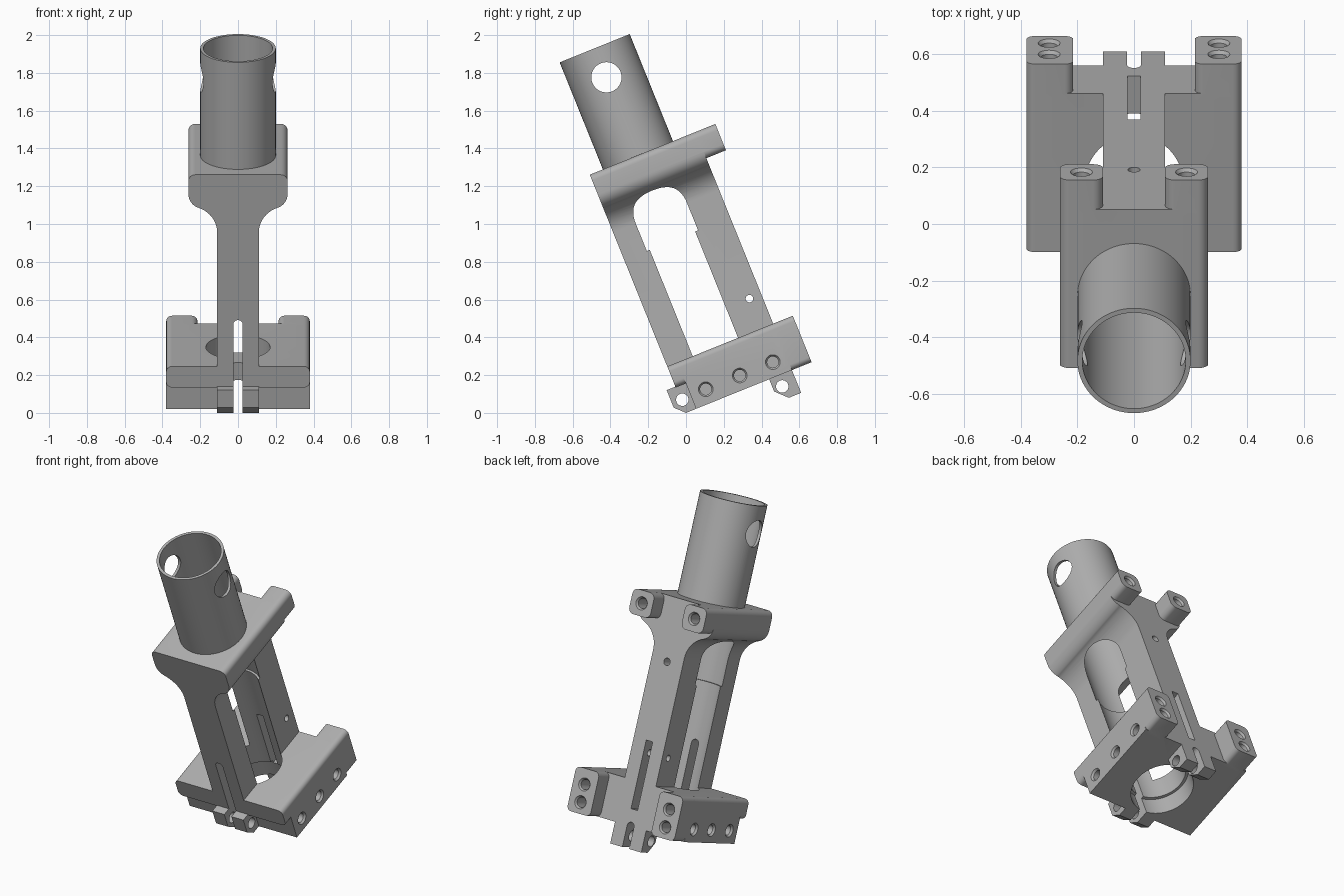
import bpy, bmesh
from math import cos, sin, pi, radians
from mathutils import Matrix

cube = bpy.data.objects.get("Cube")
if cube:
    bpy.data.objects.remove(cube, do_unlink=True)

metal = bpy.data.materials.new("satin grey")
metal.use_nodes = True
GREY = (0.43, 0.43, 0.43, 1)
metal.diffuse_color = GREY
metal.node_tree.nodes["Principled BSDF"].inputs["Base Color"].default_value = GREY

TILT = Matrix.Rotation(radians(22), 4, 'X')
AXIS = 0.275          # y of the bore axis before tilting
TOP, FLOOR = 1.36, 0.265


def arc(cx, cy, r, start, end, n=10):
    angles = [radians(start + (end - start) * i / n) for i in range(n + 1)]
    return [(cx + r * cos(a), cy + r * sin(a)) for a in angles]


def circle(cx, cy, r, n=64):
    return arc(cx, cy, r, 0, 360, n)[:-1]


def rect(x0, x1, y0, y1, r=0.0):
    if not r:
        return [(x0, y0), (x1, y0), (x1, y1), (x0, y1)]
    return (arc(x0 + r, y0 + r, r, 180, 270, 6) + arc(x1 - r, y0 + r, r, 270, 360, 6)
            + arc(x1 - r, y1 - r, r, 0, 90, 6) + arc(x0 + r, y1 - r, r, 90, 180, 6))


def mirrored(half):
    return half + [(-x, y) for x, y in reversed(half)]


def solid(name, axis, a, b, pts, end_pts=None):
    """Extrude a profile along an axis, optionally to a different end profile."""
    place = {'x': lambda p, t: (t, p[0], p[1]),
             'y': lambda p, t: (p[0], t, p[1]),
             'z': lambda p, t: (p[0], p[1], t)}[axis]
    bm = bmesh.new()
    lo = [bm.verts.new(place(p, a)) for p in pts]
    hi = [bm.verts.new(place(p, b)) for p in end_pts or pts]
    bm.faces.new(lo)
    bm.faces.new(hi)
    for i in range(len(lo)):
        j = (i + 1) % len(lo)
        bm.faces.new((lo[i], lo[j], hi[j], hi[i]))
    bmesh.ops.recalc_face_normals(bm, faces=bm.faces)
    mesh = bpy.data.meshes.new(name)
    bm.to_mesh(mesh)
    bm.free()
    mesh.materials.append(metal)
    ob = bpy.data.objects.new(name, mesh)
    bpy.context.collection.objects.link(ob)
    return ob


def combine(ob, operation, tools):
    bpy.context.view_layer.objects.active = ob
    for tool in tools:
        mod = ob.modifiers.new("bool", 'BOOLEAN')
        mod.operation, mod.solver, mod.object = operation, 'EXACT', tool
        bpy.ops.object.modifier_apply(modifier=mod.name)
        bpy.data.objects.remove(tool, do_unlink=True)


def drill(axis, mouth, depth, p, q):
    """Blind hole with a chamfered mouth; the sign of depth gives its direction."""
    lip = 0.012 if depth > 0 else -0.012
    return [solid("cutter", axis, mouth - lip, mouth + depth, circle(p, q, 0.03, 32)),
            solid("cutter", axis, mouth - lip, mouth + lip,
                  circle(p, q, 0.048, 32), circle(p, q, 0.03, 32))]


def bore(r, z0, z1):
    return solid("cutter", 'z', z0, z1, circle(0, AXIS, r, 96))


def slits():
    """Long slots through the front and back columns."""
    front = mirrored([(0.025, -0.3)] + arc(0, 0.505, 0.025, 0, 85, 6))
    return [solid("cutter", 'y', -0.2, AXIS, front),
            solid("cutter", 'y', AXIS, 0.65, rect(-0.023, 0.023, 0.1, 0.51))]


# Frame: two columns flaring into the upper plate
half = ([(0.11, FLOOR)] + arc(0.26, 1.03, 0.15, 180, 110)
        + arc(0.1815, 1.2466, 0.0805, -70, 0) + arc(0.227, TOP - 0.035, 0.035, 0, 90, 6))
frame = solid("column_frame", 'y', 0, 0.605, mirrored(half))
upper_bosses = [solid("boss", 'y', 0.58, 0.717, rect(min(s * 0.11, s * 0.262), max(s * 0.11, s * 0.262),
                                                     1.21, TOP, 0.035)) for s in (-1, 1)]
combine(frame, 'UNION', upper_bosses)
cuts = [bore(0.183, 0.872, 1.6), bore(0.17, 0.1, 0.9)] + slits()
cuts.append(solid("cutter", 'y', 0.4, 0.7, circle(0, 0.984, 0.022, 24)))
cuts.append(solid("cutter", 'x', -0.3, 0.3, circle(0.538, 0.435, 0.02, 24)))
for s in (-1, 1):
    cuts += drill('y', 0.717, -0.15, s * 0.186, 1.285)
combine(frame, 'DIFFERENCE', cuts)

# Socket tube with a cross hole
tube = solid("socket_tube", 'z', TOP, 1.971, circle(0, AXIS, 0.2, 96))
combine(tube, 'DIFFERENCE', [bore(0.183, 1.2, 2.1),
                             solid("cutter", 'x', -0.4, 0.4, circle(AXIS, 1.805, 0.08))])

# Lower block with front lip, rear bosses and hinge tabs
half = [(0.38, 0)] + arc(0.35, FLOOR - 0.03, 0.03, 0, 90, 6)
block = solid("lower_block", 'y', 0.058, 0.605, mirrored(half))
adds = [solid("lip", 'y', 0, 0.08, rect(-0.38, 0.38, 0.145, FLOOR, 0.03))]
for s in (-1, 1):
    adds.append(solid("boss", 'y', 0.58, 0.717,
                      rect(min(s * 0.215, s * 0.38), max(s * 0.215, s * 0.38), 0, FLOOR, 0.03)))
adds.append(solid("front_tab", 'x', -0.11, 0.11,
                  [(-0.05, 0.15), (-0.05, 0.05), (0, 0), (0.1, 0), (0.1, 0.15)]))
adds.append(solid("back_tab", 'x', -0.11, 0.11,
                  [(0.475, 0.1), (0.475, -0.07), (0.535, -0.13), (0.605, -0.13), (0.605, 0.1)]))
combine(block, 'UNION', adds)

cuts = [bore(0.17, -0.1, 0.4), bore(0.187, -0.1, 0.12)] + slits()
cuts.append(solid("cutter", 'y', 0.465, 0.7, mirrored([(0.024, -0.3)] + arc(0, 0.0, 0.024, 0, 85, 6))))
for y, z in ((0.008, 0.072), (0.525, -0.061)):
    cuts.append(solid("cutter", 'x', -0.2, 0.2, circle(y, z, 0.033, 32)))
for s in (-1, 1):
    for z in (0.067, 0.173):
        cuts += drill('y', 0.717, -0.13, s * 0.3, z)
    for y in (0.144, 0.338, 0.527):
        cuts += drill('x', s * 0.38, -s * 0.12, y, 0.077)
combine(block, 'DIFFERENCE', cuts)

# Lean the whole assembly and shade it
bpy.ops.object.select_all(action='DESELECT')
for ob in (frame, tube, block):
    ob.data.transform(TILT)
    ob.select_set(True)
bpy.context.view_layer.objects.active = frame
bpy.ops.object.shade_smooth_by_angle(angle=radians(30))
